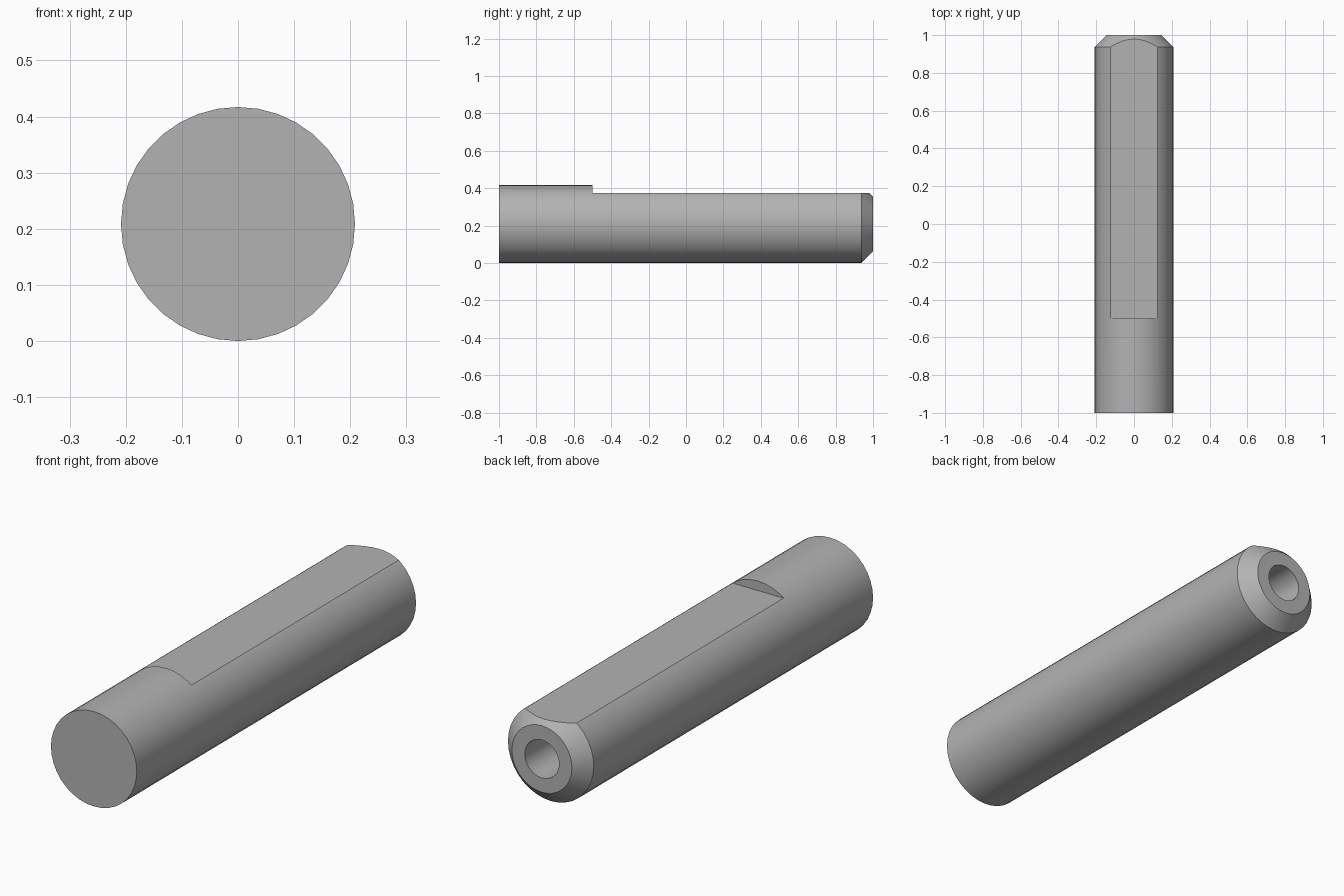
import bpy, bmesh, math
from mathutils import Matrix, Vector

if "Cube" in bpy.data.objects:
    bpy.data.objects.remove(bpy.data.objects["Cube"], do_unlink=True)

RADIUS = 0.2085
SEGMENTS = 36
FLAT_Z = 0.375
FLAT_START = -0.5

# Plain grey metal
grey = bpy.data.materials.new("grey_metal")
grey.use_nodes = True
colour = (0.45, 0.45, 0.45, 1)
grey.diffuse_color = colour
grey.node_tree.nodes["Principled BSDF"].inputs["Base Color"].default_value = colour


def add_object(name, bm):
    bmesh.ops.recalc_face_normals(bm, faces=bm.faces)
    mesh = bpy.data.meshes.new(name)
    bm.to_mesh(mesh)
    bm.free()
    mesh.materials.append(grey)
    obj = bpy.data.objects.new(name, mesh)
    bpy.context.collection.objects.link(obj)
    return obj


def lathe(name, profile):
    """Rings of (radius, y) about the shaft axis, capped at both ends."""
    bm = bmesh.new()
    rings = []
    for radius, y in profile:
        angles = [2 * math.pi * i / SEGMENTS for i in range(SEGMENTS)]
        rings.append([bm.verts.new((radius * math.sin(a), y, RADIUS + radius * math.cos(a)))
                      for a in angles])
    for near, far in zip(rings, rings[1:]):
        for i in range(SEGMENTS):
            j = (i + 1) % SEGMENTS
            bm.faces.new((near[i], near[j], far[j], far[i]))
    bm.faces.new(rings[0])
    bm.faces.new(rings[-1])
    return add_object(name, bm)


# Shaft: plain front end, chamfered back end with a blind bore
shaft = lathe("shaft", [(RADIUS, -1), (RADIUS, 0.9375), (0.146, 1),
                        (0.0833, 1), (0.0833, 0.5)])

# Long flat cut into the top, running out through the back end
bm = bmesh.new()
bmesh.ops.create_cube(bm, size=1, matrix=Matrix.Translation(
    Vector((0, FLAT_START + 1, FLAT_Z + 0.25))) @ Matrix.Diagonal((1, 2, 0.5, 1)))
cutter = add_object("flat_cutter", bm)
cutter.hide_render = True

cut = shaft.modifiers.new("flat", "BOOLEAN")
cut.operation = "DIFFERENCE"
cut.solver = "EXACT"
cut.object = cutter

bpy.ops.object.select_all(action="DESELECT")
shaft.select_set(True)
bpy.context.view_layer.objects.active = shaft
bpy.ops.object.modifier_apply(modifier=cut.name)
bpy.data.objects.remove(cutter, do_unlink=True)
bpy.ops.object.shade_smooth_by_angle(angle=math.radians(25))
